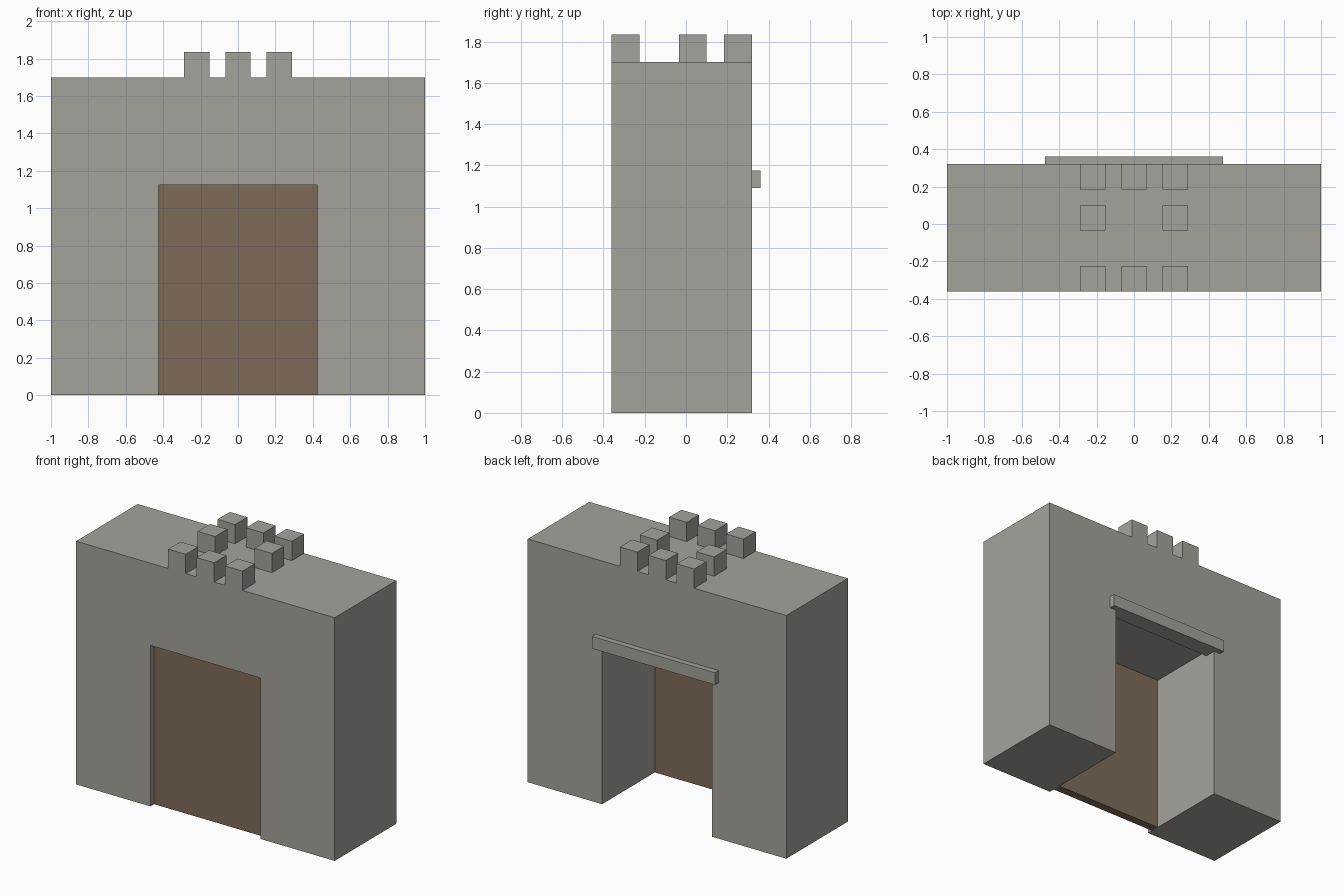
import bpy, bmesh

if "Cube" in bpy.data.objects:
    bpy.data.objects.remove(bpy.data.objects["Cube"])

FRONT, BACK, TOP = -0.36, 0.32, 1.70
OPEN_X, OPEN_Z = 0.425, 1.125


def material(name, rgb):
    m = bpy.data.materials.new(name)
    m.diffuse_color = (*rgb, 1)
    m.use_nodes = True
    m.node_tree.nodes["Principled BSDF"].inputs["Base Color"].default_value = m.diffuse_color
    return m


stone = material("grey stone", (0.376, 0.361, 0.328))
wood = material("brown wood", (0.212, 0.147, 0.100))


def add_object(name, bm, mat):
    bmesh.ops.recalc_face_normals(bm, faces=bm.faces)
    mesh = bpy.data.meshes.new(name)
    bm.to_mesh(mesh)
    bm.free()
    mesh.materials.append(mat)
    obj = bpy.data.objects.new(name, mesh)
    bpy.context.collection.objects.link(obj)
    return obj


def box(name, lo, hi, mat):
    bm = bmesh.new()
    bmesh.ops.create_cube(bm, size=1)
    for v in bm.verts:
        v.co = [(a + b) / 2 + c * (b - a) for a, b, c in zip(lo, hi, v.co)]
    return add_object(name, bm, mat)


# Gatehouse wall: arch-shaped front profile pushed through the depth
profile = [(-1, 0), (-OPEN_X, 0), (-OPEN_X, OPEN_Z), (OPEN_X, OPEN_Z),
           (OPEN_X, 0), (1, 0), (1, TOP), (-1, TOP)]
bm = bmesh.new()
face = bm.faces.new([bm.verts.new((x, FRONT, z)) for x, z in profile])
ext = bmesh.ops.extrude_face_region(bm, geom=[face])
bmesh.ops.translate(bm, vec=(0, BACK - FRONT, 0),
                    verts=[g for g in ext["geom"] if isinstance(g, bmesh.types.BMVert)])
add_object("gatehouse_wall", bm, stone)

# Door panel set slightly back from the front
box("door", (-OPEN_X, -0.32, 0), (OPEN_X, -0.262, OPEN_Z), wood)

# Lintel beam over the rear opening
box("rear_lintel", (-0.475, 0.24, 1.09), (0.475, 0.36, 1.175), stone)

# Ring of battlement blocks with an empty middle
SIZE = 0.135
for row, y in enumerate((FRONT, -0.035, BACK - SIZE)):
    for col, x in enumerate((-0.22, 0, 0.22)):
        if (row, col) != (1, 1):
            box(f"battlement_{row}_{col}", (x - SIZE / 2, y, TOP),
                (x + SIZE / 2, y + SIZE, TOP + SIZE), stone)
